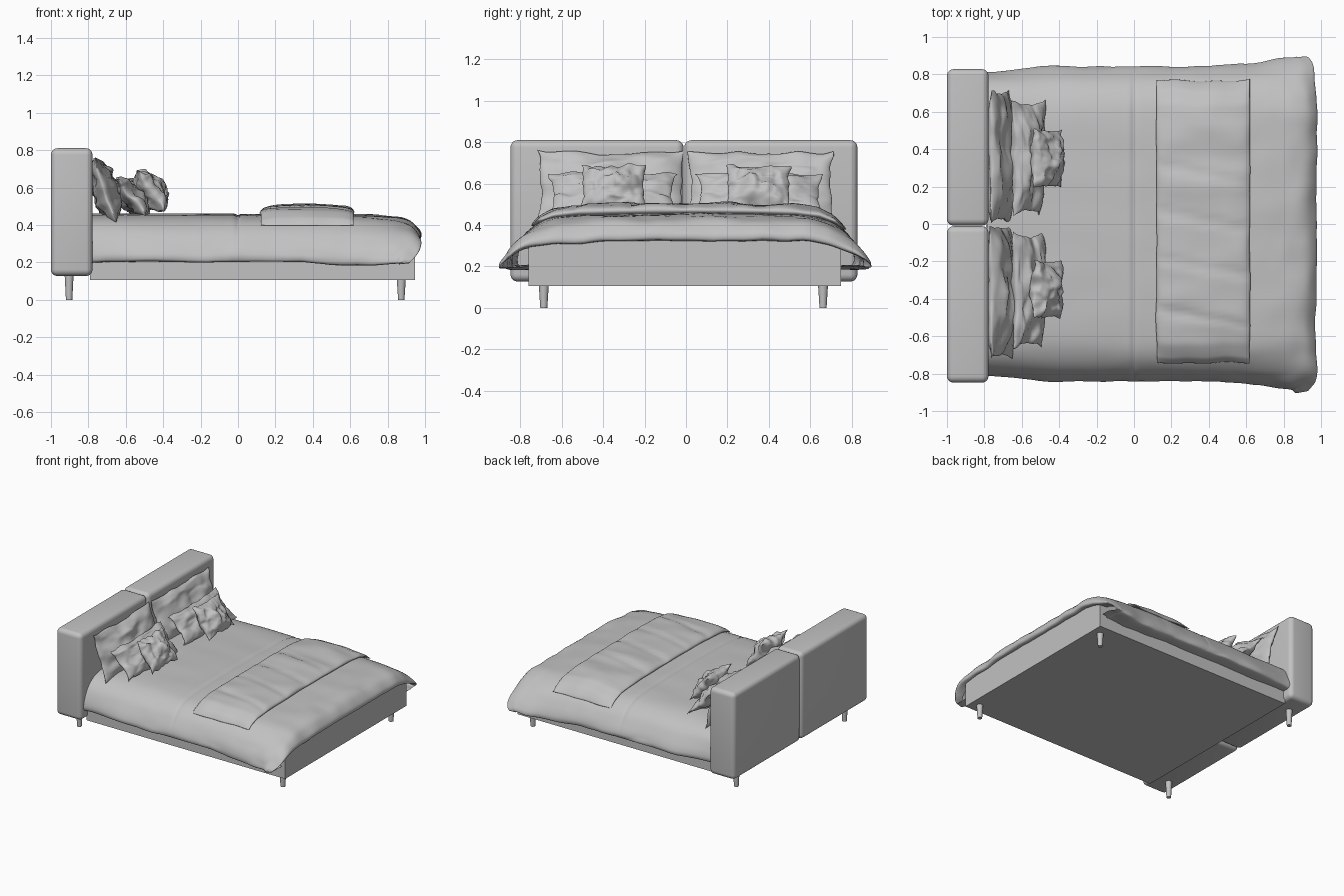
import bpy, bmesh, math
from mathutils import Vector, noise

if "Cube" in bpy.data.objects:
    bpy.data.objects.remove(bpy.data.objects["Cube"])

GREY = bpy.data.materials.new("soft grey")
GREY.diffuse_color = (0.54, 0.54, 0.54, 1)
GREY.use_nodes = True
GREY.node_tree.nodes["Principled BSDF"].inputs["Base Color"].default_value = GREY.diffuse_color


def finish(name, bm, angle=None):
    me = bpy.data.meshes.new(name)
    bm.to_mesh(me)
    bm.free()
    ob = bpy.data.objects.new(name, me)
    bpy.context.collection.objects.link(ob)
    me.materials.append(GREY)
    if angle is None:
        for p in me.polygons:
            p.use_smooth = True
    else:
        bpy.ops.object.select_all(action='DESELECT')
        bpy.context.view_layer.objects.active = ob
        ob.select_set(True)
        bpy.ops.object.shade_smooth_by_angle(angle=math.radians(angle))
    return ob


def box(name, lo, hi, bevel=0.0):
    bm = bmesh.new()
    bmesh.ops.create_cube(bm, size=1)
    for v in bm.verts:
        v.co = [lo[i] + (v.co[i] + 0.5) * (hi[i] - lo[i]) for i in range(3)]
    if bevel:
        bmesh.ops.bevel(bm, geom=bm.edges[:], offset=bevel, segments=5,
                        profile=0.5, affect='EDGES')
    return finish(name, bm, 35)


def add_grid(bm, rows, flip=False):
    vs = [[bm.verts.new(p) for p in r] for r in rows]
    for i in range(len(vs) - 1):
        for j in range(len(vs[0]) - 1):
            q = [vs[i][j], vs[i + 1][j], vs[i + 1][j + 1], vs[i][j + 1]]
            bm.faces.new(q[::-1] if flip else q)


def puff(name, nu, nv, f):
    """Two sheets f(u, v, side) that meet along their rim."""
    bm = bmesh.new()
    for side in (1, -1):
        add_grid(bm, [[f(math.sin(math.pi * (i / nu - 0.5)), math.sin(math.pi * (j / nv - 0.5)), side)
                       for j in range(nv + 1)] for i in range(nu + 1)], side < 0)
    bmesh.ops.remove_doubles(bm, verts=bm.verts[:], dist=1e-5)
    return finish(name, bm)


def spline(pts, n=4):
    """Smooth curve through 2D points."""
    pts = [Vector(p) for p in pts]
    out = []
    for i in range(len(pts) - 1):
        a, b, c, d = pts[max(i - 1, 0)], pts[i], pts[i + 1], pts[min(i + 2, len(pts) - 1)]
        for k in range(n):
            t = k / n
            out.append(0.5 * (2 * b + (c - a) * t + (2 * a - 5 * b + 4 * c - d) * t * t
                              + (3 * b - a - 3 * c + d) * t ** 3))
    return out + [pts[-1]]


def clamp(t):
    return max(0.0, min(1.0, t))


def wave(x, y, z, seed=0.0):
    return noise.noise(Vector((x, y, z + seed)))


# Headboard: two upholstered panels
for side, y0, y1 in (("right", -0.848, -0.012), ("left", -0.008, 0.828)):
    box(f"headboard_{side}", (-1.0, y0, 0.127), (-0.778, y1, 0.81), 0.035)

# Base and tapered legs
box("bed_base", (-0.79, -0.762, 0.105), (0.945, 0.748, 0.33))
for end, x, top in (("head", -0.903, 0.135), ("foot", 0.873, 0.11)):
    for side, y in (("right", -0.687), ("left", 0.662)):
        bm = bmesh.new()
        bmesh.ops.create_cone(bm, cap_ends=True, segments=20, radius1=0.017, radius2=0.024, depth=top)
        bmesh.ops.translate(bm, verts=bm.verts[:], vec=(x, y, top / 2))
        finish(f"leg_{end}_{side}", bm, 40)

# Duvet: cross-section swept along the bed, drooping over sides and foot
half = [(0, .46), (.18, .459), (.37, .456), (.53, .451), (.64, .437), (.715, .408), (.77, .365),
        (.808, .31), (.832, .26), (.838, .222), (.815, .202), (.70, .205)]
section = spline([(-y, z) for y, z in half[:0:-1]] + half)
lengthwise = spline([(-.785, 0), (-.6, 0), (-.4, 0), (-.2, 0), (-.07, 0), (-.025, 0), (0, -.008),
                     (.025, -.002), (.15, -.002), (.3, 0), (.45, 0), (.6, -.004), (.75, -.012),
                     (.85, -.024), (.92, -.045), (.962, -.085), (.975, -.115), (.962, -.137), (.90, -.138)])


def duvet_point(x, drop, y, z):
    low = clamp((0.46 - z) / 0.26)
    spread = -0.04 * clamp((-0.4 - x) / 0.38) + 0.065 * clamp((x - 0.4) / 0.5) ** 1.3
    zz = z + drop * max(0, z - 0.19) / 0.27
    foot = clamp((x - 0.55) / 0.35)
    w = wave(x * 3, y * 6, z * 5) * (0.004 + 0.016 * low + 0.010 * foot)
    w += wave(x * 11, y * 9, z * 6, 4) * (0.008 * low + 0.007 * foot)
    yy = y * (1 + low * spread) + math.copysign(w * low, y)
    xx = x - 0.06 * low ** 3 * clamp((x - 0.85) / 0.1) + w * foot * 0.7
    sag = -0.018 * low ** 3 * clamp((x - 0.35) / 0.15) * clamp((0.9 - x) / 0.2)
    return (xx, yy, zz + w * (1 - 0.6 * low) + sag)


bm = bmesh.new()
add_grid(bm, [[duvet_point(a.x, a.y, b.x, b.y) for b in section] for a in lengthwise])
finish("duvet", bm)


def duvet_height(y):
    y = abs(y)
    for (y0, z0), (y1, z1) in zip(half, half[1:]):
        if y <= y1:
            return z0 + (z1 - z0) * (y - y0) / (y1 - y0)
    return half[-1][1]


# Folded throw lying across the bed
def throw_point(u, v, side):
    x, y = 0.37 + 0.25 * u, 0.012 + 0.755 * v
    rim = (1 - u ** 8) * (1 - v ** 8)
    fold = sum(math.exp(-((y - c + 0.05 * u) / 0.022) ** 2) for c in (0.27, 0.02, -0.23, -0.5))
    z = duvet_height(y) + 0.012
    if side > 0:
        z += rim ** 0.5 * (0.026 + 0.010 * (1 - u * u) - 0.009 * fold + 0.014 * wave(x * 4, y * 7, 1))
    else:
        z -= 0.025 * rim ** 0.5
    x += 0.008 * wave(y * 5, 2, u * 2)
    return (x, y + 0.012 * wave(x * 7, 5, v), z)


puff("throw_blanket", 28, 80, throw_point)


# Pillows: plump sheets with pulled-out corners, leaning on the headboard
def pillow(name, centre, width, height, thick, lean, pinch, seed):
    a = math.radians(lean)
    ax, ay, az = Vector((0, 1, 0)), Vector((-math.sin(a), 0, math.cos(a))), Vector((math.cos(a), 0, math.sin(a)))

    def f(u, v, side):
        s = u * width / 2 * (1 - pinch * (1 - v * v))
        t = v * height / 2 * (1 - pinch * 1.3 * (1 - u * u))
        puffed = max(0, (1 - u * u) * (1 - v * v)) ** 0.55
        crease = 1 + 0.5 * wave(u * 2.5, v * 2.5, side, seed) + 0.2 * wave(u * 6, v * 6, side, seed)
        bend = 0.022 * wave(u * 1.7, v * 1.7, 0, seed + 9)
        s += 0.012 * wave(u * 3, v * 3, 3, seed)
        t += 0.018 * wave(u * 3, v * 3, 7, seed)
        return Vector(centre) + ax * s + ay * t + az * (bend + side * thick / 2 * puffed * crease)

    puff(name, 36, 30, f)


for k, (side, sy) in enumerate((("right", -1), ("left", 1))):
    pillow(f"back_pillow_{side}", (-0.712, 0.362 * sy, 0.585), 0.71, 0.36, 0.13, 17, 0.05, 1.3 + k * 5)
    pillow(f"middle_pillow_{side}", (-0.565, 0.355 * sy, 0.55), 0.62, 0.26, 0.13, 38, 0.09, 2.7 + k * 5)
    pillow(f"front_cushion_{side}", (-0.465, 0.35 * sy, 0.582), 0.31, 0.26, 0.13, 35, 0.07, 3.9 + k * 5)
